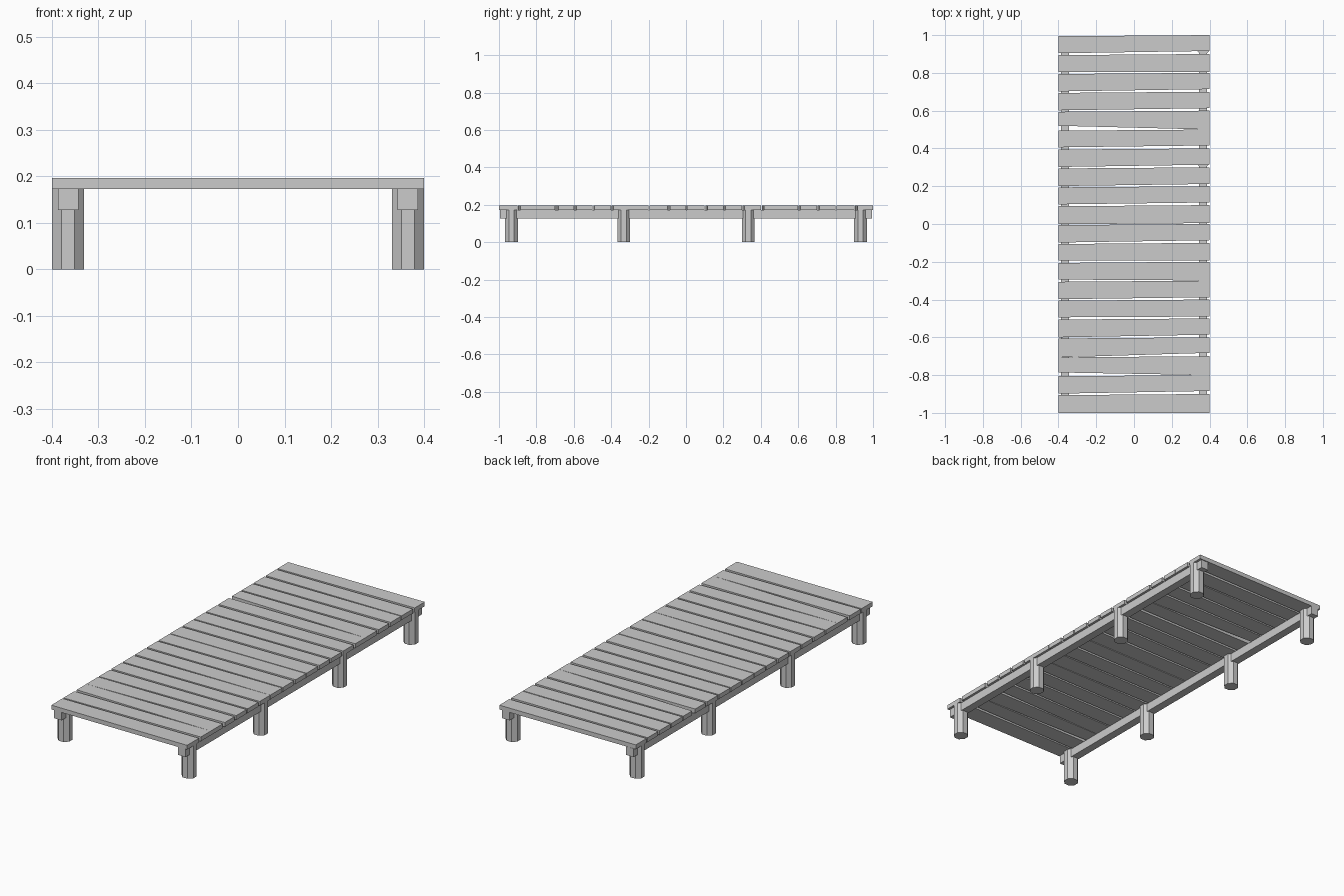
import bpy
import bmesh
import math

cube = bpy.data.objects.get("Cube")
if cube:
    bpy.data.objects.remove(cube)

grey = bpy.data.materials.new("plain grey")
grey.use_nodes = True
colour = (0.6, 0.6, 0.6, 1)
grey.diffuse_color = colour
grey.node_tree.nodes["Principled BSDF"].inputs["Base Color"].default_value = colour


def prism(name, outline, low, high):
    """Extrude a flat outline upwards from low to high."""
    bm = bmesh.new()
    face = bm.faces.new([bm.verts.new((x, y, low)) for x, y in outline])
    grown = bmesh.ops.extrude_face_region(bm, geom=[face])["geom"]
    for v in grown:
        if isinstance(v, bmesh.types.BMVert):
            v.co.z = high
    bmesh.ops.recalc_face_normals(bm, faces=bm.faces[:])
    mesh = bpy.data.meshes.new(name)
    bm.to_mesh(mesh)
    bm.free()
    mesh.materials.append(grey)
    obj = bpy.data.objects.new(name, mesh)
    bpy.context.collection.objects.link(obj)
    return obj


HALF, UNDER, TOP = 0.4, 0.173, 0.196

# Gaps between planks, front to back: thousandths at the right (-x) and left (+x) ends
gaps = [(0, 0), (8, 16), (20, 0), (0, 18), (6, 14), (12, 10), (8, 12),
        (12, 1), (12, 6), (8, 14), (5, 5), (10, 14), (7, 12), (8, 14),
        (12, 16), (26, 0), (8, 13), (8, 14), (12, 5), (10, 16), (0, 0)]

# Uneven deck planks, each a slightly skewed board
TILT = 0.006
for i in range(20):
    y = -1 + i / 10
    near, far = gaps[i]
    front_drop = 0 if i == 0 else TILT
    outline = [(-HALF, y - front_drop + near / 1000), (HALF, y + far / 1000),
               (HALF, y + 0.1), (-HALF, y + 0.1 - TILT)]
    prism(f"deck_plank_{i + 1}", outline, UNDER, TOP)

# Two long beams on octagonal posts
for side, sign in (("right", -1), ("left", 1)):
    cx = sign * 0.365
    w = 0.022
    prism(f"{side}_beam", [(cx - w, -0.995), (cx + w, -0.995),
                           (cx + w, 0.995), (cx - w, 0.995)], 0.128, UNDER)
    for n, y in enumerate((-0.933, -0.333, 0.333, 0.933)):
        ring = [math.tau * (k + 0.5) / 8 for k in range(8)]
        r = 0.0345 / math.cos(math.pi / 8)
        prism(f"{side}_post_{n + 1}",
              [(sign * 0.3655 + r * math.cos(a), y + r * math.sin(a)) for a in ring],
              0, UNDER)
